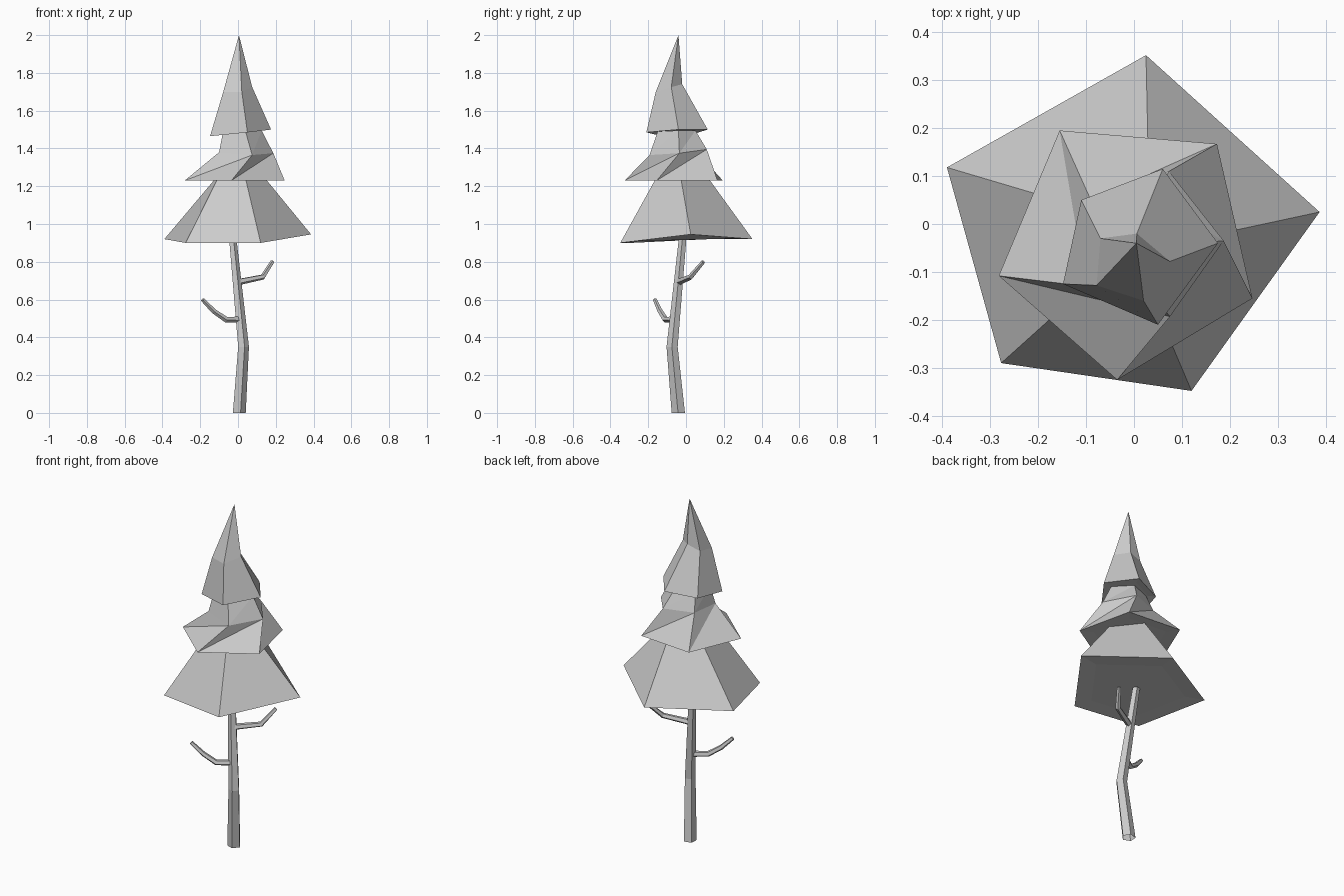
import bpy, bmesh, math
from mathutils import Vector

if "Cube" in bpy.data.objects:
    bpy.data.objects.remove(bpy.data.objects["Cube"])


def bridge(bm, lo, hi, quads):
    # band between two rings: quads, or triangles with diagonals leaning one way
    n = len(lo)
    for i in range(n):
        j = (i + 1) % n
        if quads:
            bm.faces.new((lo[i], lo[j], hi[j], hi[i]))
        else:
            bm.faces.new((lo[i], lo[j], hi[i]))
            bm.faces.new((lo[j], hi[j], hi[i]))


def finish(bm, name):
    bmesh.ops.recalc_face_normals(bm, faces=bm.faces)
    me = bpy.data.meshes.new(name)
    bm.to_mesh(me)
    bm.free()
    bpy.context.collection.objects.link(bpy.data.objects.new(name, me))


def tier(name, rings, apex=None, quads=False):
    # five-sided skirt with a nearly flat underside; upper end hidden or pointed
    bm = bmesh.new()
    base = [Vector(p) for p in rings[0]]
    mid = sum(base, Vector()) / len(base)
    inner = [mid + (p - mid) * 0.72 + Vector((0, 0, 0.004)) for p in base]
    loops = [[bm.verts.new(p) for p in ring] for ring in [inner] + rings]
    for lo, hi in zip(loops, loops[1:]):
        bridge(bm, lo, hi, quads)
    bm.faces.new(loops[0])
    top = loops[-1]
    if apex:
        tip = bm.verts.new(apex)
        for i in range(5):
            bm.faces.new((top[i], top[(i + 1) % 5], tip))
    finish(bm, name)


def limb(name, pts, radii, sides=5, level=False, turn=0.9):
    # tapered tube along a bent path
    bm = bmesh.new()
    pts = [Vector(p) for p in pts]
    loops = []
    for k, (p, r) in enumerate(zip(pts, radii)):
        d = (pts[min(k + 1, len(pts) - 1)] - pts[max(k - 1, 0)]).normalized()
        if level:
            a, b = Vector((1, 0, 0)), Vector((0, 1, 0))
        else:
            a = d.cross(Vector((0, 0, 1))).normalized()
            b = a.cross(d)
        loops.append([bm.verts.new(p + r * (a * math.cos(t) + b * math.sin(t)))
                      for t in (math.tau * i / sides + turn for i in range(sides))])
    for lo, hi in zip(loops, loops[1:]):
        bridge(bm, lo, hi, True)
    if not level:
        bm.faces.new(loops[-1])
    finish(bm, name)


# Trunk (open ends) and two bare branches
limb("trunk", [(0.004, -0.04, 0), (0.027, -0.073, 0.35), (-0.03, -0.017, 0.93)],
     [0.037, 0.031, 0.021], level=True, turn=1.2)
limb("right_branch", [(-0.005, -0.04, 0.692), (0.132, 0.025, 0.72), (0.182, 0.092, 0.80)],
     [0.018, 0.015, 0.011])
limb("left_branch", [(0.01, -0.06, 0.495), (-0.065, -0.11, 0.495),
                     (-0.13, -0.138, 0.54), (-0.188, -0.165, 0.60)],
     [0.018, 0.016, 0.014, 0.011])

# Foliage tiers
tier("lower_foliage", [
    [(0.387, 0.025, 0.945), (0.12, -0.348, 0.90), (-0.277, -0.29, 0.90),
     (-0.39, 0.118, 0.92), (0.025, 0.352, 0.92)],
    [(0.145, -0.027, 1.24), (0.04, -0.16, 1.24), (-0.108, -0.138, 1.24),
     (-0.12, 0.038, 1.24), (0.03, 0.12, 1.24)]], quads=True)
tier("middle_foliage", [
    [(0.247, -0.155, 1.23), (-0.035, -0.325, 1.23), (-0.282, -0.108, 1.23),
     (-0.155, 0.195, 1.23), (0.173, 0.167, 1.23)],
    [(0.187, -0.035, 1.375), (0.075, -0.193, 1.365), (-0.10, -0.13, 1.38),
     (-0.09, 0.05, 1.39), (0.073, 0.11, 1.395)],
    [(0.125, -0.04, 1.495), (0.04, -0.15, 1.49), (-0.08, -0.11, 1.485),
     (-0.07, 0.015, 1.485), (0.038, 0.05, 1.495)]])
tier("top_foliage", [
    [(0.175, -0.04, 1.50), (0.05, -0.21, 1.485), (-0.148, -0.125, 1.465),
     (-0.11, 0.05, 1.48), (0.06, 0.115, 1.50)],
    [(0.075, -0.078, 1.725), (0.02, -0.16, 1.70), (-0.078, -0.128, 1.70),
     (-0.07, -0.03, 1.715), (0.006, -0.02, 1.74)]],
    apex=(0.005, -0.04, 2.0), quads=True)
